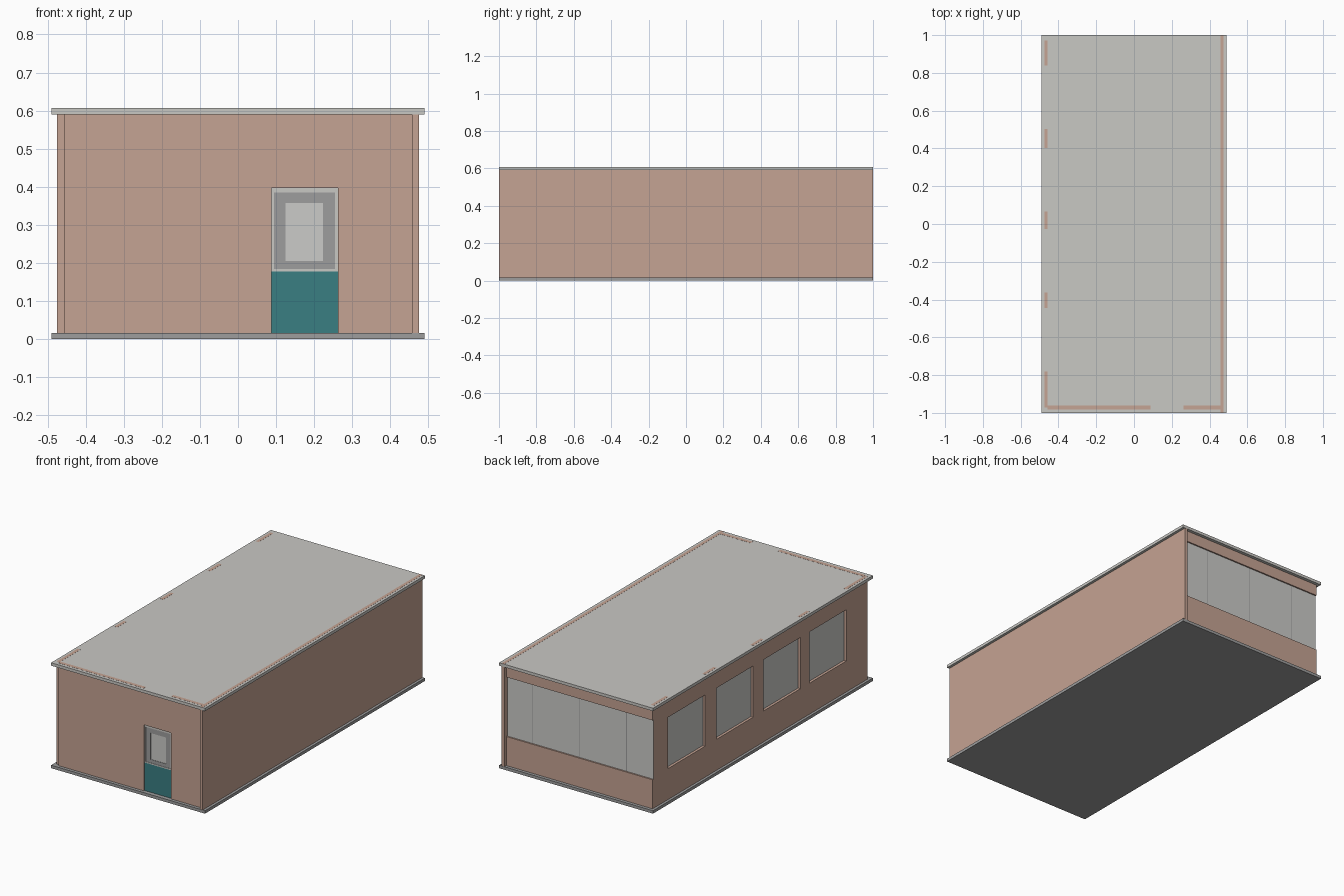
import bpy
import bmesh

if "Cube" in bpy.data.objects:
    bpy.data.objects.remove(bpy.data.objects["Cube"])


def material(name, rgb):
    lin = [(c / 255 / 12.92 if c < 11 else ((c / 255 + 0.055) / 1.055) ** 2.4) for c in rgb]
    m = bpy.data.materials.new(name)
    m.diffuse_color = (*lin, 1)
    m.use_nodes = True
    m.node_tree.nodes["Principled BSDF"].inputs["Base Color"].default_value = m.diffuse_color
    return m


WALL = material("terracotta wall", (197, 163, 147))
ROOF = material("pale roof", (201, 200, 196))
GREY = material("mid grey", (157, 157, 157))
TEAL = material("teal", (58, 126, 130))
GLASS = material("light glass", (203, 203, 200))


def boxes(name, mat, *bounds):
    """One object made of boxes, each given as (x0, x1, y0, y1, z0, z1)."""
    bm = bmesh.new()
    for x0, x1, y0, y1, z0, z1 in bounds:
        for v in bmesh.ops.create_cube(bm, size=1)["verts"]:
            v.co = (x1 if v.co.x > 0 else x0,
                    y1 if v.co.y > 0 else y0,
                    z1 if v.co.z > 0 else z0)
    me = bpy.data.meshes.new(name)
    bm.to_mesh(me)
    bm.free()
    me.materials.append(mat)
    ob = bpy.data.objects.new(name, me)
    bpy.context.collection.objects.link(ob)
    return ob


FLOOR, CEIL, TOP = 0.017, 0.59, 0.607
CAP = TOP + 0.0006          # full-height walls just show through the roof
OUT, INN = 0.475, 0.457     # outer and inner wall faces across x

# Floor slab and flat roof
boxes("floor_slab", GREY, (-0.49, 0.49, -1, 1, 0, FLOOR))
boxes("roof_slab", ROOF, (-0.49, 0.49, -1, 1, CEIL, TOP))

# Blank right wall
boxes("right_wall", WALL, (INN, OUT, -0.999, 0.999, FLOOR, CAP))

# Left wall: piers between four windows, with sills and headers
windows = [(-0.78, -0.445), (-0.362, -0.026), (0.067, 0.402), (0.504, 0.84)]
W0, W1 = 0.195, 0.49
edges = [-0.972] + [y for w in windows for y in w] + [0.972]
parts = [(-OUT, -INN, a, b, FLOOR, CAP) for a, b in zip(edges[::2], edges[1::2])]
for a, b in windows:
    parts += [(-OUT, -INN, a, b, FLOOR, W0), (-OUT, -INN, a, b, W1, CEIL)]
boxes("left_wall", WALL, *parts)
boxes("left_window_glass", GLASS,
      *[(-0.46, -0.456, a, b, W0, W1) for a, b in windows])

# Front wall around the door opening
D0, D1, DTOP = 0.088, 0.262, 0.397
F0, F1 = -0.982, -0.962
boxes("front_wall", WALL,
      (-INN, D0, F0, F1, FLOOR, CAP),
      (D1, INN, F0, F1, FLOOR, CAP),
      (D0, D1, F0, F1, DTOP, CEIL))

# Door: teal lower panel, pale trim, grey sash with glass
boxes("door_lower_panel", TEAL, (D0, D1, -0.976, -0.962, FLOOR, 0.178))
boxes("door_trim", ROOF,
      (D0, 0.095, -0.976, F1, 0.178, DTOP),
      (0.255, D1, -0.976, F1, 0.178, DTOP),
      (0.095, 0.255, -0.976, F1, 0.385, DTOP),
      (0.095, 0.255, -0.976, F1, 0.178, 0.185))
G = (0.125, 0.223, 0.205, 0.357)
boxes("door_sash", GREY,
      (0.095, G[0], -0.974, F1, 0.185, 0.385),
      (G[1], 0.255, -0.974, F1, 0.185, 0.385),
      (G[0], G[1], -0.974, F1, 0.185, G[2]),
      (G[0], G[1], -0.974, F1, G[3], 0.385))
boxes("door_glass", GLASS, (G[0], G[1], -0.972, -0.966, G[2], G[3]))

# Back wall: low wall and header with a ribbon of glass panes between
B0, B1 = 0.184, 0.526
boxes("back_wall", WALL,
      (-OUT, INN, 0.962, 0.982, FLOOR, B0),
      (-OUT, INN, 0.962, 0.982, B1, CEIL))
pane_edges = [-0.476, -0.303, -0.003, 0.297, INN]
boxes("back_glass_panes", GLASS,
      *[(a + 0.002, b - 0.002, 0.968, 0.974, B0, B1)
        for a, b in zip(pane_edges, pane_edges[1:])])
boxes("back_mullions", GREY,
      *[(x - 0.002, x + 0.002, 0.967, 0.974, B0, B1) for x in pane_edges[1:4]])
